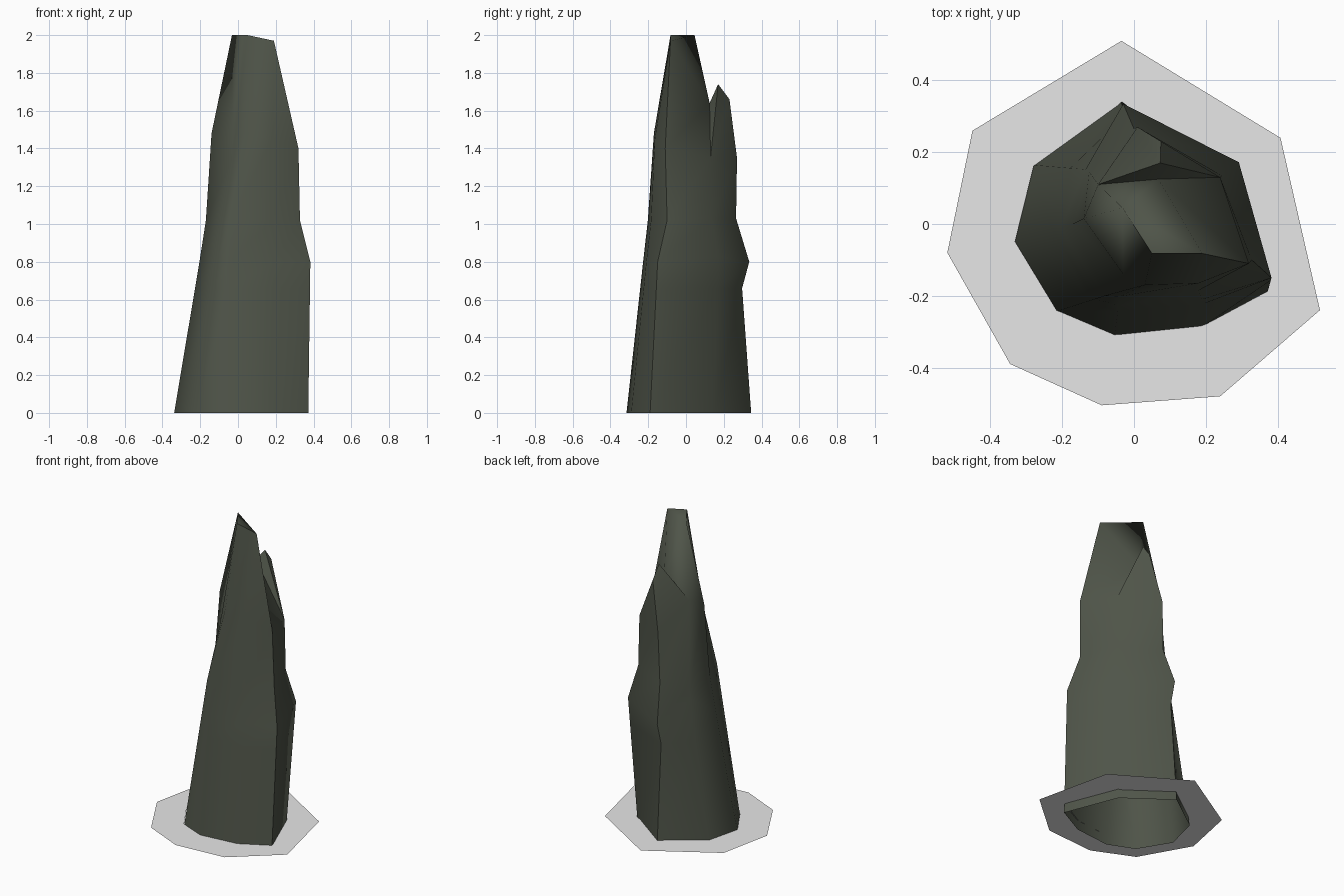
import bpy, bmesh, math

if "Cube" in bpy.data.objects:
    bpy.data.objects.remove(bpy.data.objects["Cube"])


def material(name, rgb):
    m = bpy.data.materials.new(name)
    m.diffuse_color = (*rgb, 1)
    m.use_nodes = True
    m.node_tree.nodes["Principled BSDF"].inputs["Base Color"].default_value = m.diffuse_color
    return m


def make_object(name, bm, mat):
    me = bpy.data.meshes.new(name)
    bm.to_mesh(me)
    bm.free()
    me.materials.append(mat)
    ob = bpy.data.objects.new(name, me)
    bpy.context.collection.objects.link(ob)
    return ob


def bridge(bm, lower, upper):
    n = len(lower)
    for i in range(n):
        j = (i + 1) % n
        bm.faces.new((lower[j], lower[i], upper[i], upper[j]))


rock_mat = material("dark green grey stone", (0.078, 0.089, 0.066))
ground_mat = material("pale grey", (0.8, 0.8, 0.8))

# Eight columns, clockwise from the back:
# back, back right, right, front right, front, front left, left, back left
base = [(-.035, .345), (.24, .145), (.372, -.19), (.185, -.29),
        (-.055, -.315), (-.22, -.245), (-.338, -.05), (-.285, .165)]
bulge = [(-.03, .335, .80), (.292, .172, .825), (.383, -.15, .80), (.19, -.21, .80),
         (-.043, -.227, .80), (-.108, -.209, .80), (-.204, -.01, .80), (-.135, .152, .92)]
waist = [(0, .265, 1.03), (.245, .135, 1.03), (.328, -.10, 1.02), (.18, -.185, 1.02),
         (-.04, -.202, 1.02), (-.08, -.20, 1.0), (-.17, 0, 1.02), (-.125, .145, .99)]
shoulder = [(.01, .27, 1.35), (.24, .13, 1.35), (.32, -.11, 1.40), (.18, -.165, 1.45),
            (.03, -.17, 1.48), (-.03, -.14, 1.35), (-.14, .015, 1.48), (-.10, .11, 1.53)]

# Rock spire: stacked rings, open at the bottom
bm = bmesh.new()
under = []          # ring just below the bulge, undercut at the back
for i, (b, u) in enumerate(zip(base, bulge)):
    t = 0.66 / u[2]
    p = [b[k] + (u[k] - b[k]) * t for k in (0, 1)] + [0.66]
    if i == 0:
        p[1] = .297
    under.append(p)
rings = [[bm.verts.new(p) for p in ring]
         for ring in ([(x, y, 0) for x, y in base], under, bulge, waist, shoulder)]
for lo, hi in zip(rings, rings[1:]):
    bridge(bm, lo, hi)

# Tall peak and smaller back peak with a notch between them
A, B, C, D, E, F, G, H = rings[-1]
Q, P, N, T1, T2, T3 = [bm.verts.new(p) for p in (
    (.075, .23, 1.66), (.073, .17, 1.74), (.068, .125, 1.64),
    (-.032, .045, 2.0), (.05, -.082, 2.0), (.19, -.082, 1.97))]
for f in ((A, H, P, Q), (H, N, P), (B, A, Q, P), (N, B, P),
          (N, T3, C, B), (N, T1, T3), (T1, T2, T3), (N, H, T1),
          (G, T1, H), (G, F, T1), (F, E, T2, T1), (E, D, T3, T2), (D, C, T3)):
    bm.faces.new(f)
bmesh.ops.recalc_face_normals(bm, faces=bm.faces)
spire = make_object("rock_spire", bm, rock_mat)
bpy.context.view_layer.objects.active = spire
spire.select_set(True)
bpy.ops.object.shade_smooth_by_angle(angle=math.radians(60))

# Flat ground skirt around the rock, a little above its foot
outer = [(-.035, .51), (.408, .24), (.518, -.24), (.24, -.48),
         (-.09, -.505), (-.345, -.39), (-.52, -.08), (-.45, .26)]
bm = bmesh.new()
bridge(bm, [bm.verts.new((x, y, .057)) for x, y in outer],
       [bm.verts.new((x * .98, y * .98, .057)) for x, y in base])
for f in bm.faces:
    f.normal_update()
    if f.normal.z < 0:
        f.normal_flip()
make_object("ground_skirt", bm, ground_mat)
